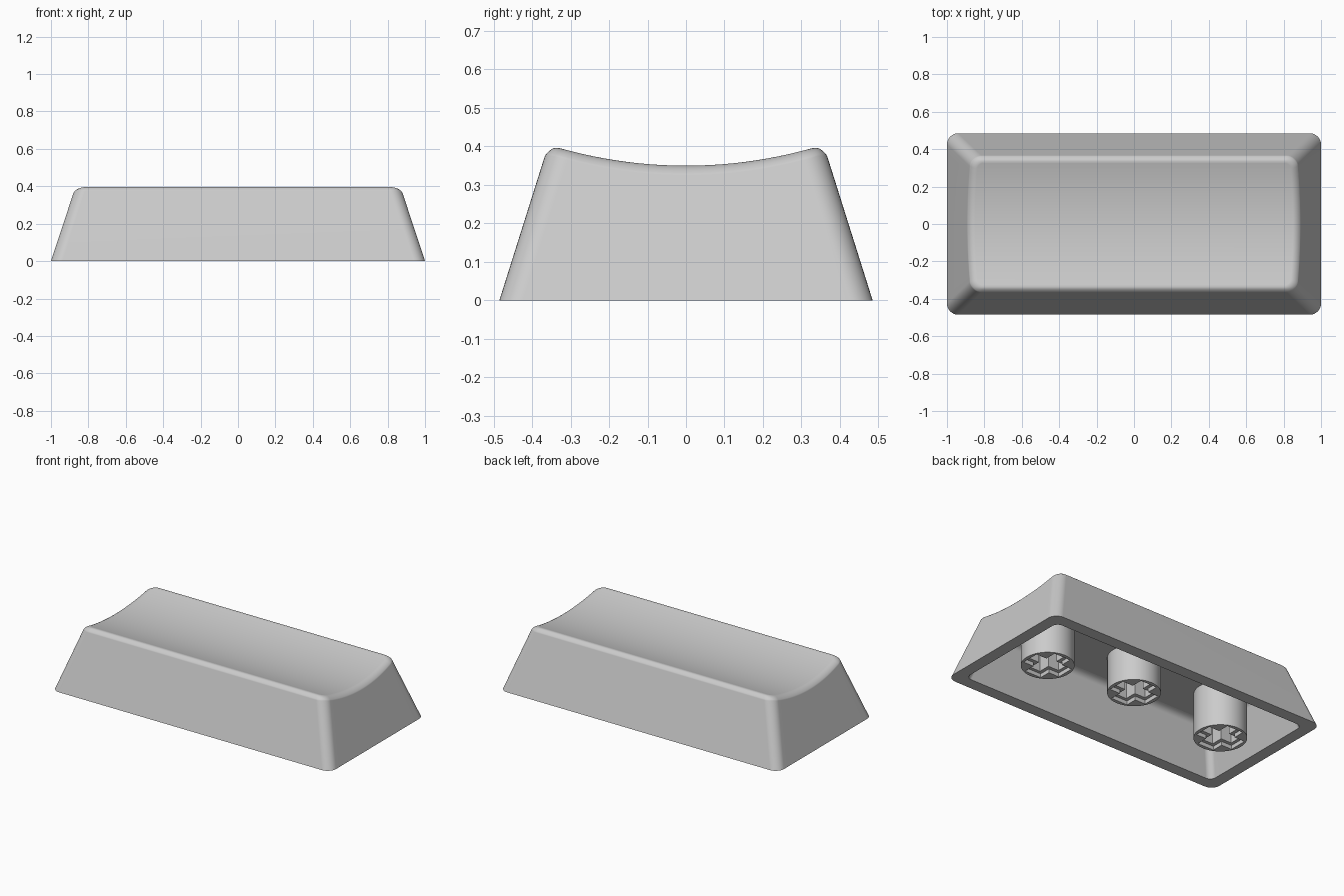
import bpy, bmesh, math

if "Cube" in bpy.data.objects:
    bpy.data.objects.remove(bpy.data.objects["Cube"])

grey = bpy.data.materials.new("light grey plastic")
grey.diffuse_color = (0.6, 0.6, 0.6, 1)
grey.use_nodes = True
grey.node_tree.nodes["Principled BSDF"].inputs["Base Color"].default_value = grey.diffuse_color

SLOPE_X, SLOPE_Y = 0.33, 0.315      # inward lean of the walls
DISH_R, DISH_EDGE = 1.2, 0.344      # scooped top
FILLET = 0.036
WALL = 0.077


def finish(bm, name):
    bmesh.ops.recalc_face_normals(bm, faces=bm.faces)
    me = bpy.data.meshes.new(name)
    bm.to_mesh(me)
    bm.free()
    ob = bpy.data.objects.new(name, me)
    me.materials.append(grey)
    bpy.context.collection.objects.link(ob)
    bpy.ops.object.select_all(action='DESELECT')
    ob.select_set(True)
    bpy.context.view_layer.objects.active = ob
    bpy.ops.object.shade_smooth_by_angle(angle=math.radians(30))
    mod = ob.modifiers.new("flat_wall_shading", 'WEIGHTED_NORMAL')
    mod.keep_sharp = True
    return ob


def dish(y):
    y = min(abs(y), DISH_EDGE)
    return 0.35 + DISH_R - math.sqrt(DISH_R ** 2 - y * y)


def ring(bm, hx, hy, inset, radius, height):
    """Rounded rectangle on leaning walls; height is a function of y."""
    def place(sx, sy, cos_a, sin_a, t):
        z = 0.0
        for _ in range(6):          # wall position depends on its own height
            ax = hx - SLOPE_X * z - inset
            ay = hy - SLOPE_Y * z - inset
            x = ax - radius + radius * cos_a
            y = t * (ay - radius) + sy * radius * sin_a
            z = height(y)
        return x, y, z
    half = []
    corner, side = 8, 20
    for i in range(corner):
        a = math.pi / 2 * (1 - i / corner)
        half.append(place(1, -1, math.cos(a), math.sin(a), -1))
    for i in range(side + 1):
        half.append(place(1, 0, 1, 0, -1 + 2 * i / side))
    for i in range(1, corner + 1):
        a = math.pi / 2 * i / corner
        half.append(place(1, 1, math.cos(a), math.sin(a), 1))
    pts = half + [(-x, y, z) for x, y, z in reversed(half)]
    return [bm.verts.new(p) for p in pts]


def bridge(bm, a, b):
    n = len(a)
    for i in range(n):
        j = (i + 1) % n
        bm.faces.new((a[i], a[j], b[j], b[i]))


def cap(bm, r):
    n = len(r)
    for i in range(n // 2 - 1):
        bm.faces.new((r[i], r[i + 1], r[n - 2 - i], r[n - 1 - i]))


# Shell: inner roof, inner walls, rim, outer walls, rounded shoulder, dished top
bm = bmesh.new()
rings = []
for a in (90, 60, 30, 0):
    s, c = math.sin(math.radians(a)), math.cos(math.radians(a))
    rings.append(ring(bm, 1 - WALL, 0.485 - WALL, 0.03 * (1 - c), 0.04 - 0.025 * (1 - c),
                      lambda y, s=s: 0.26 + 0.03 * s))
rings.append(ring(bm, 1 - WALL, 0.485 - WALL, 0, 0.04, lambda y: 0))
rings.append(ring(bm, 1.0, 0.485, 0, 0.06, lambda y: 0))
c0 = math.cos(math.radians(18))
for i in range(8):
    a = math.radians(18 + 72 * i / 7)
    inset = FILLET * (c0 - math.cos(a))
    rings.append(ring(bm, 1.0, 0.485, inset, 0.06 - inset * 0.8,
                      lambda y, a=a: dish(y) - FILLET * (1 - math.sin(a))))
for a, b in zip(rings, rings[1:]):
    bridge(bm, a, b)
cap(bm, rings[0])
cap(bm, rings[-1])
finish(bm, "keycap_shell")


# Mounting posts: round tubes with a cross-shaped socket, widened at the mouth
def post(name, x0, z0):
    bm = bmesh.new()
    n, r = 48, 0.155

    def loop(pts, z):
        return [bm.verts.new((x0 + x, y, z)) for x, y in pts]

    def cross(arm, w):
        pts = []
        for k in range(4):
            c, s = round(math.cos(k * math.pi / 2)), round(math.sin(k * math.pi / 2))
            for px, py in ((arm, -w), (arm, w), (w, w)):
                pts.append((px * c - py * s, px * s + py * c))
        return pts

    circle = [(r * math.cos(2 * math.pi * i / n), r * math.sin(2 * math.pi * i / n))
              for i in range(n)]
    top, outer = loop(circle, 0.30), loop(circle, z0)
    mouth = loop(cross(0.132, 0.058), z0)
    step = loop(cross(0.132, 0.058), z0 + 0.025)
    slot = loop(cross(0.112, 0.036), z0 + 0.025)
    slot_top = loop(cross(0.112, 0.036), z0 + 0.215)
    for a, b in ((top, outer), (mouth, step), (step, slot), (slot, slot_top)):
        bridge(bm, a, b)
    bm.faces.new(top)
    bm.faces.new(slot_top)
    edges = []
    for l in (outer, mouth):
        for i in range(len(l)):
            edges.append(bm.edges.get((l[i], l[(i + 1) % len(l)])))
    bmesh.ops.triangle_fill(bm, edges=edges, use_beauty=True)
    finish(bm, name)


post("centre_post", 0, 0.06)
post("left_post", -0.65, 0)
post("right_post", 0.65, 0)
